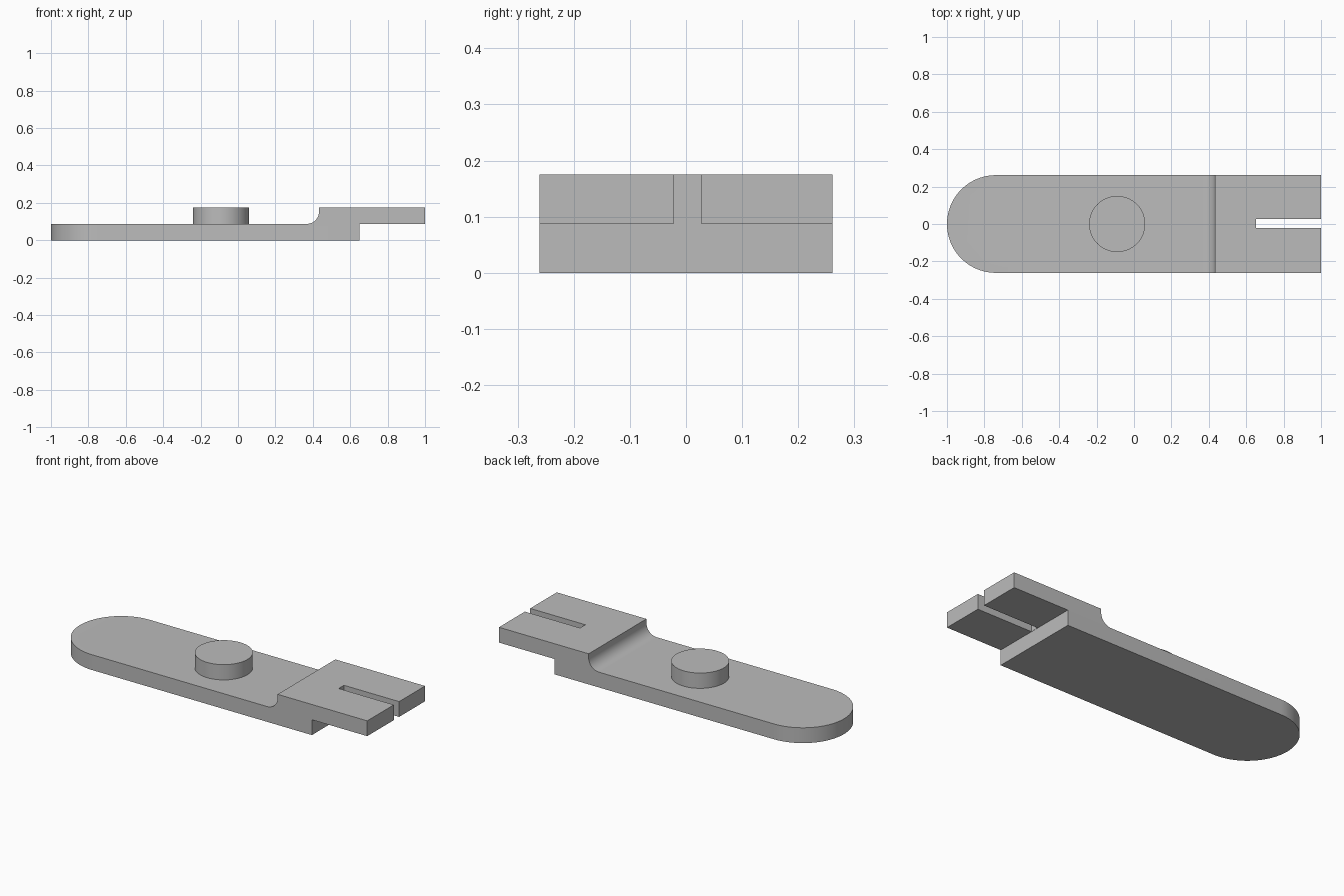
import bpy, bmesh
from math import pi, sin, cos, radians
from mathutils import Vector

if "Cube" in bpy.data.objects:
    bpy.data.objects.remove(bpy.data.objects["Cube"], do_unlink=True)

HALF_W, BASE_T, TOP = 0.261, 0.0875, 0.175
STEP_X, STEP_R, HEEL_X = 0.433, 0.065, 0.65
SLOT_LOW, SLOT_HIGH = -0.021, 0.027

grey = bpy.data.materials.new("plain grey")
grey.use_nodes = True
grey.diffuse_color = (0.5, 0.5, 0.5, 1)
grey.node_tree.nodes["Principled BSDF"].inputs["Base Color"].default_value = (0.5, 0.5, 0.5, 1)


def arc(cx, cy, r, a0, a1, n):
    steps = [radians(a0 + (a1 - a0) * i / n) for i in range(n + 1)]
    return [(cx + r * cos(a), cy + r * sin(a)) for a in steps]


def prism(name, points, push):
    """Extrude a closed 3D outline along a vector."""
    bm = bmesh.new()
    face = bm.faces.new([bm.verts.new(p) for p in points])
    ext = bmesh.ops.extrude_face_region(bm, geom=[face])
    moved = [v for v in ext["geom"] if isinstance(v, bmesh.types.BMVert)]
    bmesh.ops.translate(bm, verts=moved, vec=Vector(push))
    bmesh.ops.recalc_face_normals(bm, faces=bm.faces)
    mesh = bpy.data.meshes.new(name)
    bm.to_mesh(mesh)
    bm.free()
    mesh.materials.append(grey)
    obj = bpy.data.objects.new(name, mesh)
    bpy.context.collection.objects.link(obj)
    return obj


def activate(obj):
    bpy.ops.object.select_all(action="DESELECT")
    obj.select_set(True)
    bpy.context.view_layer.objects.active = obj


# Side profile: thin bar, filleted step, raised tab
side = [(-1.2, 0), (HEEL_X, 0), (HEEL_X, BASE_T), (1.2, BASE_T), (1.2, TOP), (STEP_X, TOP)]
side += arc(STEP_X - STEP_R, BASE_T + STEP_R, STEP_R, 0, -90, 12)
side += [(-1.2, BASE_T)]
body = prism("slotted_bar", [(x, -0.4, z) for x, z in side], (0, 0.8, 0))

# Plan outline: rounded end and slotted tab
plan = arc(HALF_W - 1, 0, HALF_W, 90, 270, 48)
plan += [(1, -HALF_W), (1, SLOT_LOW), (HEEL_X + 0.001, SLOT_LOW),
         (HEEL_X + 0.001, SLOT_HIGH), (1, SLOT_HIGH), (1, HALF_W)]
cutter = prism("plan_cutter", [(x, y, -0.2) for x, y in plan], (0, 0, 0.6))
cutter.hide_render = True

trim = body.modifiers.new("plan trim", "BOOLEAN")
trim.operation = "INTERSECT"
trim.solver = "EXACT"
trim.object = cutter
activate(body)
bpy.ops.object.modifier_apply(modifier=trim.name)
bpy.data.objects.remove(cutter, do_unlink=True)

# Round boss on the bar
ring = arc(-0.09, 0, 0.15, 0, 360, 64)[:-1]
boss = prism("round_boss", [(x, y, BASE_T - 0.01) for x, y in ring], (0, 0, TOP - BASE_T + 0.01))

for obj in (body, boss):
    activate(obj)
    bpy.ops.object.shade_smooth_by_angle(angle=radians(30))
